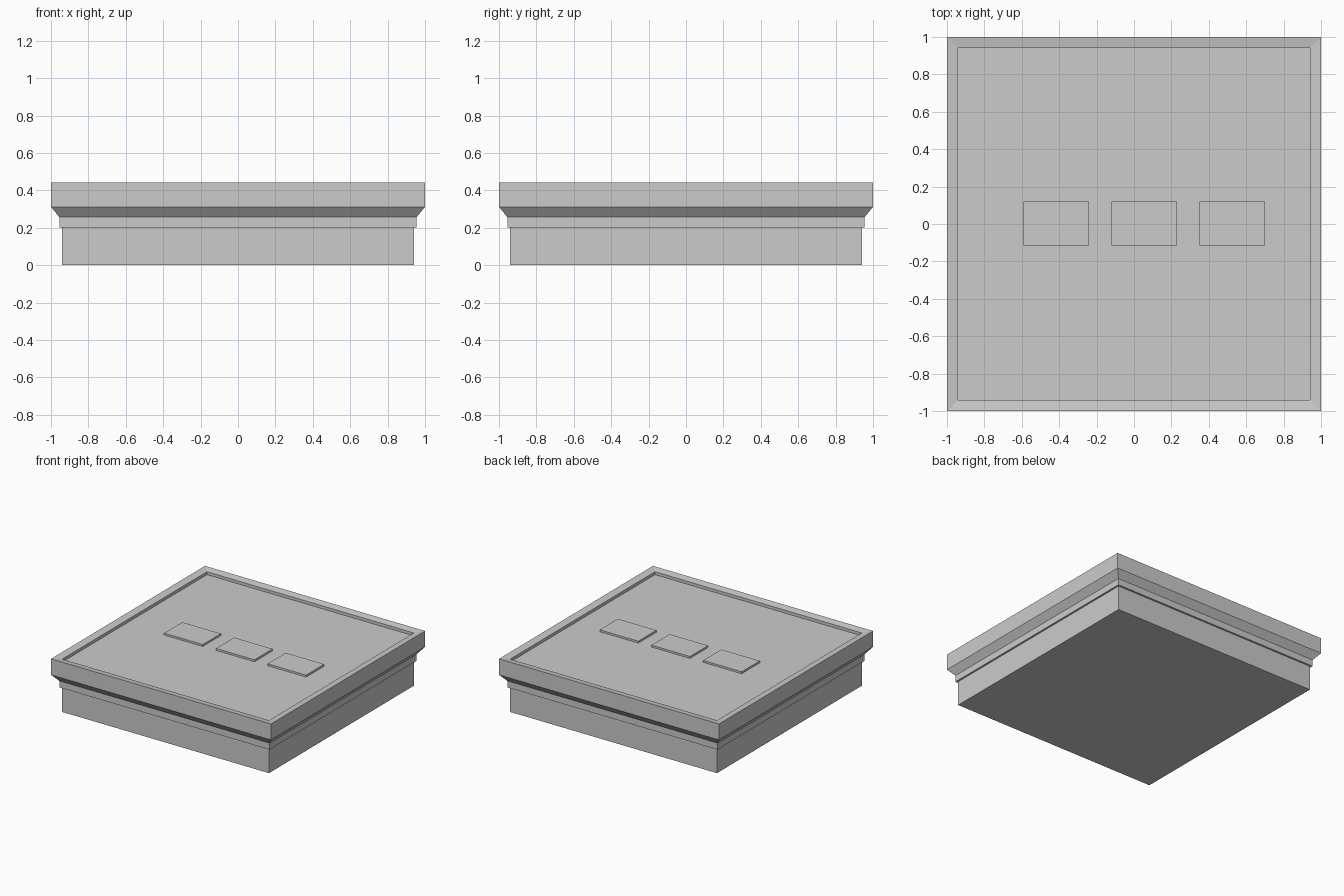
import bpy

if "Cube" in bpy.data.objects:
    bpy.data.objects.remove(bpy.data.objects["Cube"])

def make(name, verts, faces):
    me = bpy.data.meshes.new(name)
    me.from_pydata(verts, [], faces)
    me.update()
    ob = bpy.data.objects.new(name, me)
    bpy.context.collection.objects.link(ob)
    return ob

def square_stack(name, profile):
    """Closed solid from square rings given as (half width, height)."""
    verts = [(sx * r, sy * r, z) for r, z in profile
             for sx, sy in ((-1, -1), (1, -1), (1, 1), (-1, 1))]
    faces = [(3, 2, 1, 0)]
    for i in range(len(profile) - 1):
        a = 4 * i
        for k in range(4):
            n = (k + 1) % 4
            faces.append((a + k, a + n, a + 4 + n, a + 4 + k))
    top = 4 * (len(profile) - 1)
    faces.append((top, top + 1, top + 2, top + 3))
    return make(name, verts, faces)

def block(name, x0, x1, y0, y1, z0, z1):
    verts = [(x, y, z) for z in (z0, z1)
             for x, y in ((x0, y0), (x1, y0), (x1, y1), (x0, y1))]
    faces = [(3, 2, 1, 0), (4, 5, 6, 7)]
    faces += [(k, (k + 1) % 4, 4 + (k + 1) % 4, 4 + k) for k in range(4)]
    return make(name, verts, faces)

# Plinth, stepped band, flared cornice, inward-sloping rim and recessed top
square_stack("plinth_body", [
    (0.94, 0.0), (0.94, 0.203), (0.955, 0.203), (0.955, 0.257),
    (1.0, 0.312), (1.0, 0.443), (0.94, 0.434), (0.94, 0.41)])

# Three raised pads across the recessed top
for i in range(3):
    x = -0.59 + 0.47 * i
    block(f"raised_pad_{i + 1}", x, x + 0.35, -0.115, 0.12, 0.41, 0.426)
